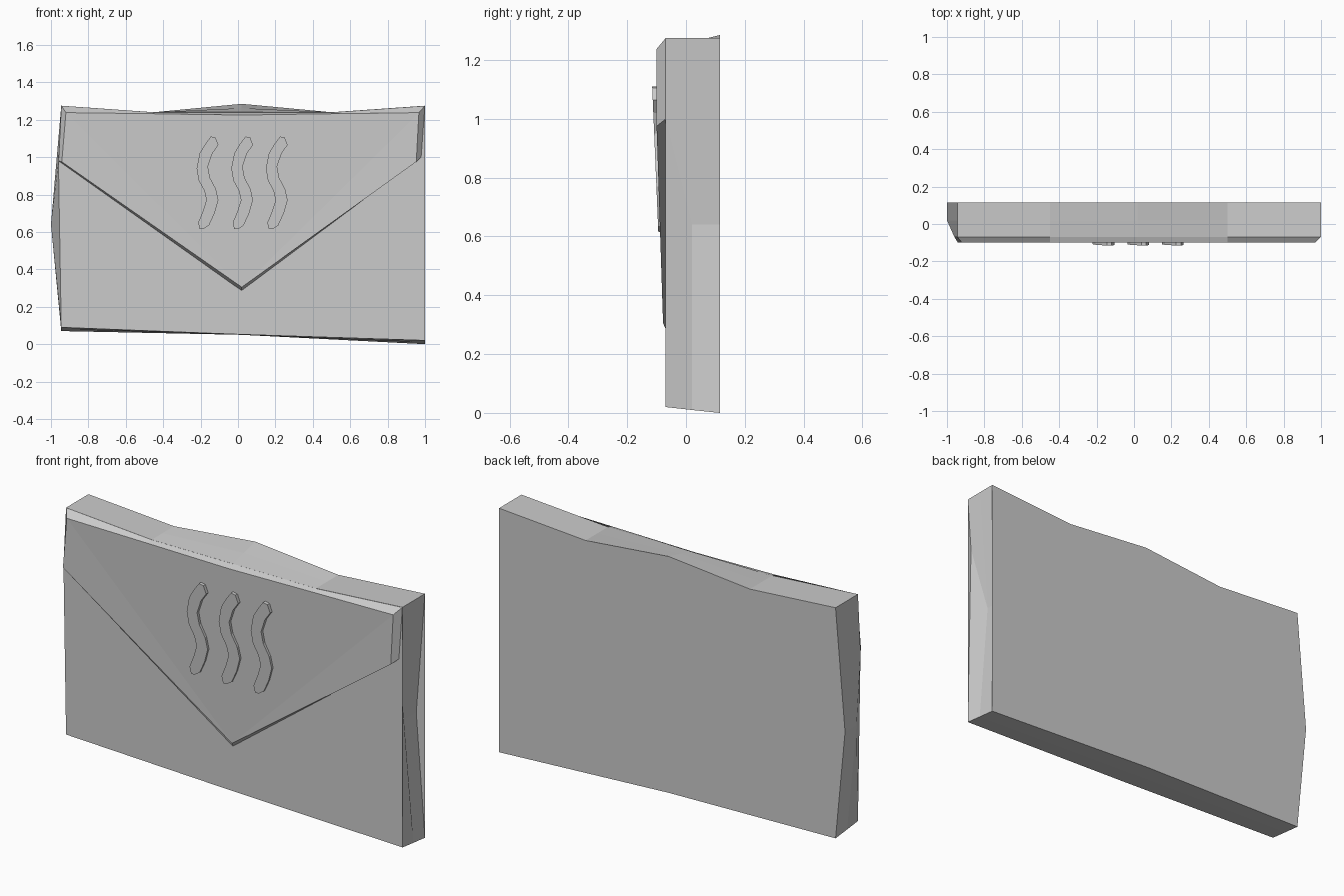
import bpy, bmesh

if "Cube" in bpy.data.objects:
    bpy.data.objects.remove(bpy.data.objects["Cube"])


def make(name, rings):
    """Skin a list of equal-length closed rings and cap both ends."""
    bm = bmesh.new()
    vs = [[bm.verts.new(p) for p in ring] for ring in rings]
    n = len(vs[0])
    for a, b in zip(vs, vs[1:]):
        for i in range(n):
            j = (i + 1) % n
            bm.faces.new((a[i], a[j], b[j], b[i]))
    caps = [bm.faces.new(vs[0]), bm.faces.new(vs[-1])]
    bmesh.ops.triangulate(bm, faces=caps)
    bmesh.ops.recalc_face_normals(bm, faces=bm.faces[:])
    mesh = bpy.data.meshes.new(name)
    bm.to_mesh(mesh)
    bm.free()
    ob = bpy.data.objects.new(name, mesh)
    bpy.context.collection.objects.link(ob)
    return ob


def ring(y, pts):
    return [(x, y, z) for x, z in pts]


# Envelope body: wobbly outline at front, middle and back
front = [(-.945, 1.275), (-.45, 1.24), (.02, 1.24), (.5, 1.24), (1, 1.275),
         (.98, 1.0), (1, .02), (.02, .052), (-.945, .09), (-.96, .98)]


def rear(top_mid, drop):
    return [(-.945, 1.275), (-.45, 1.24), (.02, top_mid), (.5, 1.24), (1, 1.275),
            (.95, .64), (1, .02 - drop), (.02, .05), (-.945, .09 - drop), (-1, .64)]


make("envelope_body", [ring(-.07, front), ring(.02, rear(1.262, .01)),
                       ring(.115, rear(1.285, .02))])

# Flap: bevelled wedge that thins toward the tip
base = ring(-.069, [(-.945, 1.275), (-.45, 1.24), (.02, 1.24), (.5, 1.24),
                    (1, 1.275), (.98, 1.0), (.02, .285), (-.96, .98)])
outer = [(-.92, 1.238), (-.45, 1.232), (.02, 1.225), (.5, 1.232),
         (.967, 1.238), (.953, .975), (.02, .305), (-.942, .975)]
outer = [(x, -.078 if z < .5 else -.1, z) for x, z in outer]
make("envelope_flap", [base, outer])

# Three wavy steam strips, leaning with the flap
left = [(.04, 1.11), (.01, 1.07), (-.02, 1.02), (-.036, .94), (-.025, .875),
        (.005, .82), (.016, .77), (-.003, .71), (-.028, .65), (-.02, .615)]
right = [(.065, 1.105), (.08, 1.065), (.048, 1.02), (.024, .95), (.035, .89),
         (.067, .83), (.08, .77), (.06, .7), (.03, .635), (0, .615)]
wave = left + right[::-1]
for k in (-1, 0, 1):
    face = [(x + k * .185, -.115 + (1.11 - z) * .042, z) for x, z in wave]
    back = [(x, -.08, z) for x, y, z in face]
    make("steam_strip", [back, face])
